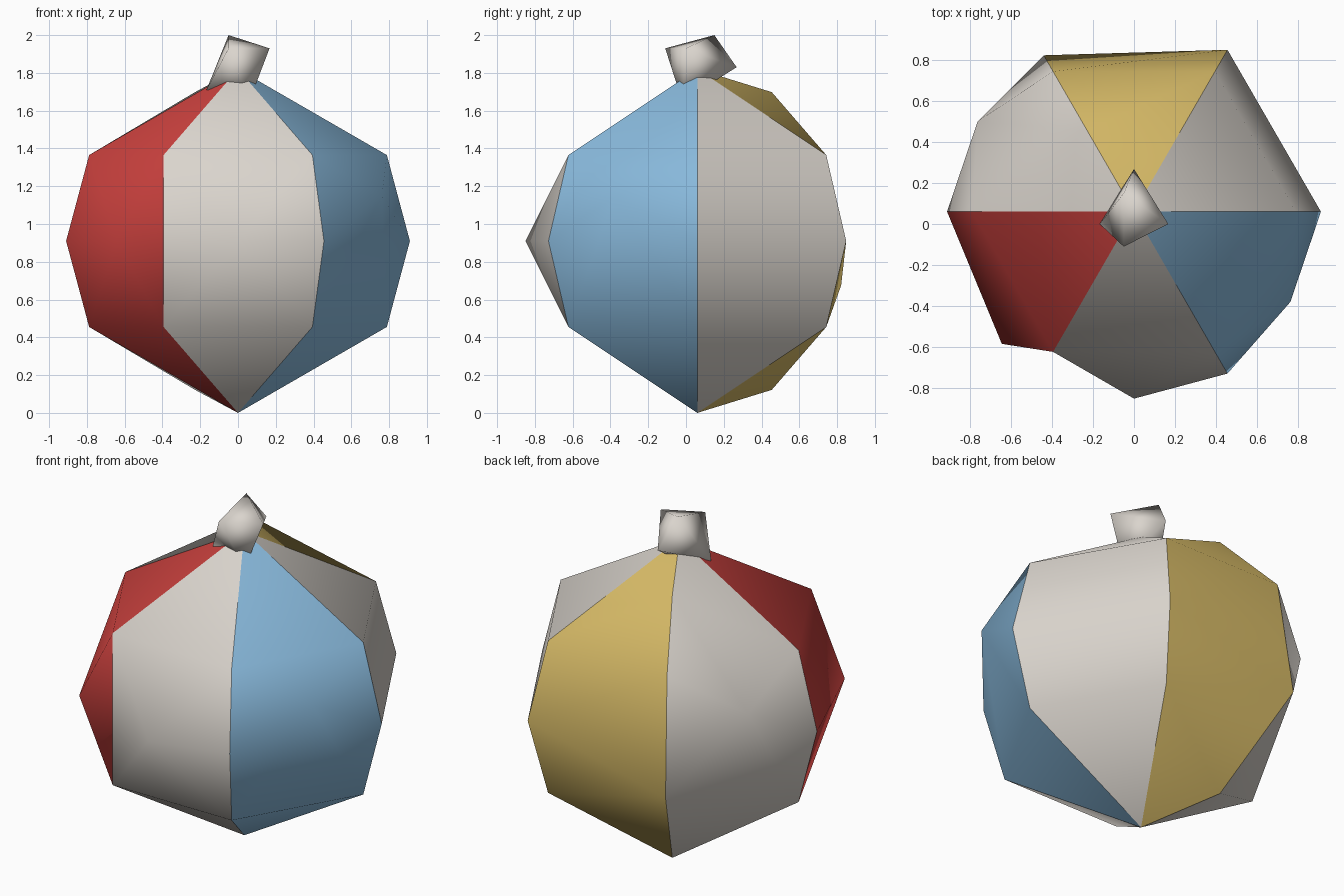
import bpy, bmesh, math
from mathutils import Vector

if "Cube" in bpy.data.objects:
    bpy.data.objects.remove(bpy.data.objects["Cube"])

R = 0.91
CENTRE = Vector((0, 0.06, R))


def material(name, rgb):
    m = bpy.data.materials.new(name)
    m.diffuse_color = (*rgb, 1)
    m.use_nodes = True
    m.node_tree.nodes["Principled BSDF"].inputs["Base Color"].default_value = m.diffuse_color
    return m


WHITE = material("warm_white", (0.70, 0.66, 0.61))
RED = material("red", (0.62, 0.055, 0.05))
BLUE = material("sky_blue", (0.25, 0.49, 0.72))
YELLOW = material("yellow", (0.70, 0.51, 0.14))


def on_ball(az, lat):
    a, l = math.radians(az), math.radians(lat)
    return CENTRE + R * Vector((math.cos(l) * math.cos(a), math.cos(l) * math.sin(a), math.sin(l)))


def hull_object(name, points, mat, is_inner=None):
    """Convex skin over the points, optionally dropping inner faces."""
    bm = bmesh.new()
    verts = [bm.verts.new(p) for p in points]
    bmesh.ops.convex_hull(bm, input=verts)
    bmesh.ops.recalc_face_normals(bm, faces=bm.faces[:])
    if is_inner:
        inner = [f for f in bm.faces if is_inner(f)]
        bmesh.ops.delete(bm, geom=inner, context='FACES')
    # faces look outward
    bm.normal_update()
    for f in bm.faces:
        f.smooth = True
        mid = CENTRE if is_inner else sum(points, Vector()) / len(points)
        if f.normal.dot(f.calc_center_median() - mid) < 0:
            f.normal_flip()
    me = bpy.data.meshes.new(name)
    bm.to_mesh(me)
    bm.free()
    me.materials.append(mat)
    ob = bpy.data.objects.new(name, me)
    bpy.context.collection.objects.link(ob)
    return ob


# seams between panels: latitudes kept at each seam angle
FULL = (30, 0, -30)
SEAMS = {0: FULL, 60: FULL, 120: (60, 30, -15, -60), 180: FULL, 240: (30, -30), 300: FULL}

# panels: start angle, name, colour, bulge points inside the panel
PANELS = [
    (0, "back_right_panel", WHITE, []),
    (60, "back_panel", YELLOW, []),
    (120, "back_left_panel", WHITE, [(150, 15)]),
    (180, "front_left_panel", RED, [(225, 0)]),
    (240, "front_panel", WHITE, [(270, 0)]),
    (300, "front_right_panel", BLUE, [(330, 15)]),
]

for start, name, mat, bulge in PANELS:
    pts = [on_ball(0, 90), on_ball(0, -90)]
    for az in (start, start + 60):
        pts += [on_ball(az, lat) for lat in SEAMS[az % 360]]
    pts += [on_ball(*b) for b in bulge]

    def flat_side(face, start=start):
        # a wedge wall lies in one seam plane through the ball axis
        for az in (start, start + 60):
            a = math.radians(az)
            n = Vector((-math.sin(a), math.cos(a), 0))
            if all(abs((v.co - CENTRE).dot(n)) < 1e-3 for v in face.verts):
                return True
        return False

    hull_object(name, pts, mat, flat_side)

# tilted air valve on top
valve = [(-0.05, 0.15, 2.0), (0.167, 0.0, 1.93), (-0.05, -0.11, 1.93),
         (0.0, 0.268, 1.83), (-0.167, 0.0, 1.71), (0.06, -0.02, 1.65)]
hull_object("valve", [Vector(p) for p in valve], WHITE)
